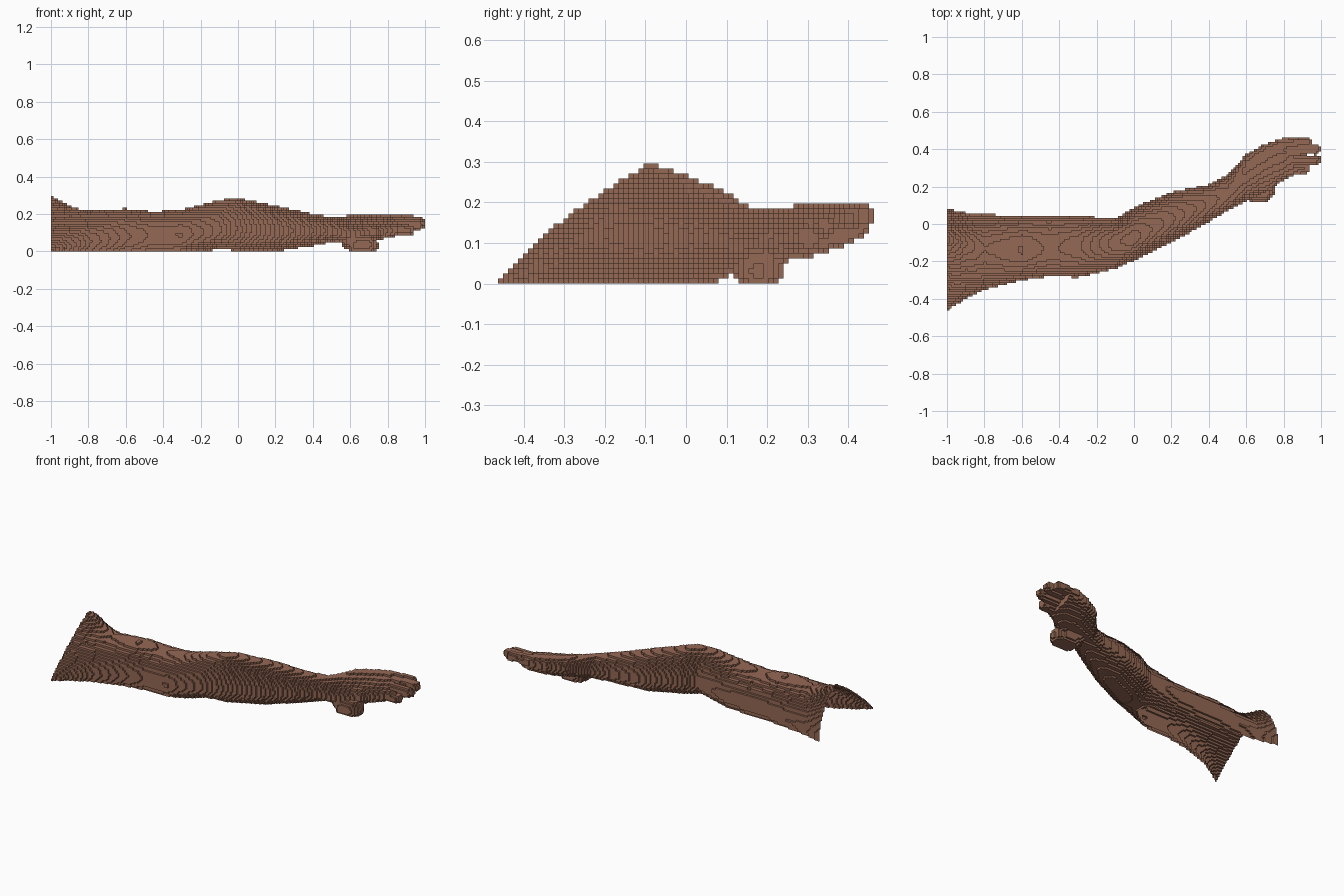
import bpy
import bmesh
from mathutils import Vector

cube = bpy.data.objects.get("Cube")
if cube:
    bpy.data.objects.remove(cube, do_unlink=True)

# Grid of small blocks
NX, NY, NZ = 162, 75, 24
H = 2 / NX
ORIGIN = Vector((-1, -NY * H / 2, 0))

# Cross-sections along the arm:
# x, front y, ridge y, back y, low z, widest z, top z, roundness
SECTIONS = [
    (-1, -.465, -.085, .085, -.3, 0, .3, 1.1),
    (-.9, -.4, -.1, .06, -.2, .03, .243, 1.5),
    (-.8, -.35, -.13, .05, -.1, .05, .216, 1.9),
    (-.6, -.3, -.14, .048, -.06, .08, .23, 2),
    (-.45, -.28, -.13, .048, -.05, .09, .212, 2.1),
    (-.3, -.285, -.12, .043, -.04, .09, .225, 2),
    (-.1, -.24, -.1, .03, .015, .11, .275, 2),
    (0, -.195, -.08, .09, 0, .12, .285, 2),
    (.2, -.1, .02, .172, 0, .11, .245, 2),
    (.4, .01, .11, .212, .03, .11, .2, 2),
    (.5, .07, .16, .26, .05, .11, .183, 2),
    (.6, .12, .25, .375, .06, .12, .187, 2.1),
    (.7, .17, .32, .428, .07, .13, .188, 2.3),
    (.8, .235, .35, .46, .08, .14, .183, 2.5),
    (.85, .255, .36, .46, .095, .14, .175, 2.5),
]

# Fingers, thumb and ball of the thumb as rounded rods: start, end, radius
RODS = [
    ((.78, .425, .17), (.925, .437, .168), .026),
    ((.78, .38, .165), (.972, .402, .162), .027),
    ((.78, .335, .14), (.972, .344, .143), .027),
    ((.76, .285, .12), (.915, .3, .112), .03),
    ((.6, .185, .065), (.64, .178, .035), .055),
    ((.64, .178, .035), (.69, .178, .035), .06),
    ((.6, .21, .1), (.71, .225, .1), .05),
]
RODS = [(Vector(a), Vector(b), r) for a, b, r in RODS]


def section_at(x):
    """Blend the two neighbouring cross-sections."""
    for a, b in zip(SECTIONS, SECTIONS[1:]):
        if a[0] <= x <= b[0]:
            t = (x - a[0]) / (b[0] - a[0])
            return [p + (q - p) * t for p, q in zip(a, b)]
    return None


def in_section(s, y, z):
    x, front, ridge, back, low, wide, top, power = s
    tilt = .25 * min(max((x - .5) * 10, 0), 1)   # the hand leans to the thumb
    z -= tilt * (y - ridge)
    if y > ridge:
        power = max(power, 1.7)   # the back of the shoulder stays full
    u = (y - ridge) / (back - ridge if y > ridge else front - ridge)
    v = (z - wide) / (top - wide if z > wide else low - wide)
    return u ** power + v ** power < 1


def in_rod(p, a, b, r):
    d = b - a
    t = min(max((p - a).dot(d) / d.length_squared, 0), 1)
    return (p - a - d * t).length < r


# Fill the blocks that lie inside the arm
filled = set()
for i in range(NX):
    x = -1 + (i + .5) * H
    section = section_at(x)
    for j in range(NY):
        for k in range(NZ):
            p = ORIGIN + Vector((i + .5, j + .5, k + .5)) * H
            if section and in_section(section, p.y, p.z):
                filled.add((i, j, k))
            elif x > .5 and any(in_rod(p, *rod) for rod in RODS):
                filled.add((i, j, k))

# Skin the blocks, leaving the shoulder end and upper arm underside open
bm = bmesh.new()
corners = {}


def corner(c):
    if c not in corners:
        corners[c] = bm.verts.new(ORIGIN + Vector(c) * H)
    return corners[c]


for cell in sorted(filled):
    for axis in range(3):
        for side in (0, 1):
            near = list(cell)
            near[axis] += 2 * side - 1
            if tuple(near) in filled:
                continue
            if near[0] < 0 or (near[2] < 0 and cell[0] < NX * .45):
                continue
            loop = []
            for du, dv in ((0, 0), (1, 0), (1, 1), (0, 1)):
                c = list(cell)
                c[axis] += side
                c[(axis + 1) % 3] += du
                c[(axis + 2) % 3] += dv
                loop.append(corner(tuple(c)))
            bm.faces.new(loop if side else loop[::-1])

mesh = bpy.data.meshes.new("arm")
bm.to_mesh(mesh)
bm.free()
arm = bpy.data.objects.new("arm", mesh)
bpy.context.collection.objects.link(arm)

# Brown skin
skin = bpy.data.materials.new("brown_skin")
skin.use_nodes = True
color = (.3, .14, .09, 1)
skin.diffuse_color = color
skin.node_tree.nodes["Principled BSDF"].inputs["Base Color"].default_value = color
mesh.materials.append(skin)
